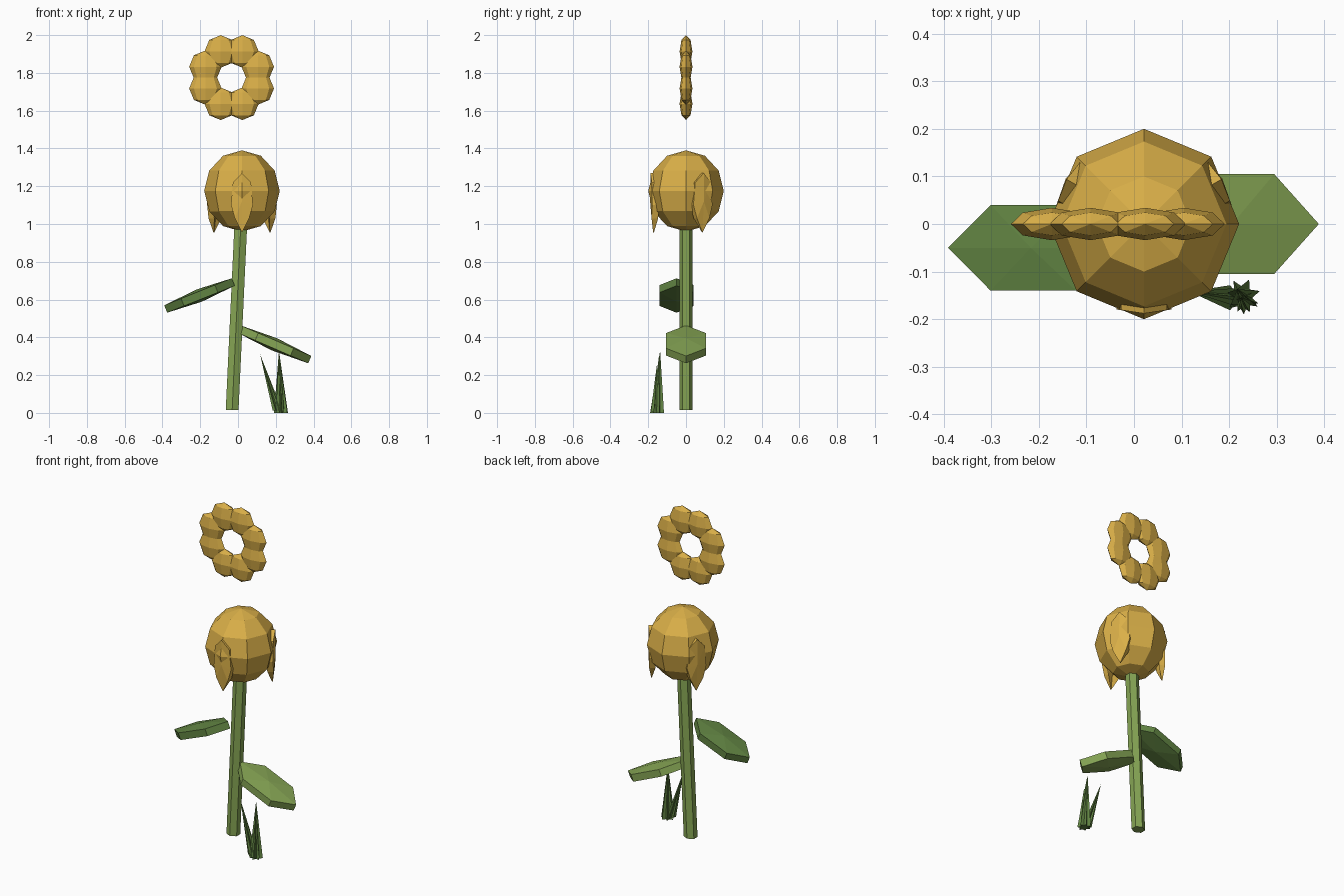
import bpy, bmesh, math
from mathutils import Matrix, Vector

if "Cube" in bpy.data.objects:
    bpy.data.objects.remove(bpy.data.objects["Cube"])


def material(name, rgb):
    m = bpy.data.materials.new(name)
    m.diffuse_color = (*rgb, 1)
    m.use_nodes = True
    m.node_tree.nodes["Principled BSDF"].inputs["Base Color"].default_value = m.diffuse_color
    return m


GOLD = material("gold", (0.70, 0.43, 0.065))
LIGHT_GREEN = material("light green", (0.24, 0.38, 0.09))
DARK_GREEN = material("dark green", (0.12, 0.23, 0.055))


def finish(bm, name, mat):
    bmesh.ops.recalc_face_normals(bm, faces=bm.faces[:])
    me = bpy.data.meshes.new(name)
    bm.to_mesh(me)
    bm.free()
    me.materials.append(mat)
    ob = bpy.data.objects.new(name, me)
    bpy.context.collection.objects.link(ob)
    return ob


def ball(name, loc, scale, rings, mat):
    bm = bmesh.new()
    m = Matrix.Translation(loc) @ Matrix.Diagonal((*scale, 1))
    bmesh.ops.create_uvsphere(bm, u_segments=8, v_segments=rings, radius=1, matrix=m)
    return finish(bm, name, mat)


def bridge(bm, a, b):
    for i in range(len(a)):
        j = (i + 1) % len(a)
        bm.faces.new((a[i], a[j], b[j], b[i]))


def fan(bm, ring, apex):
    v = bm.verts.new(apex)
    for i in range(len(ring)):
        bm.faces.new((ring[i], ring[(i + 1) % len(ring)], v))


# Leaning hexagonal stem
bm = bmesh.new()
rings = []
for cx, z in ((-0.031, 0.015), (0.015, 1.0)):
    rings.append([bm.verts.new((cx + 0.039 * math.sin(a), 0.035 * math.cos(a), z))
                  for a in (i * math.pi / 3 for i in range(6))])
bridge(bm, *rings)
for r in rings:
    bm.faces.new(r)
finish(bm, "stem", LIGHT_GREEN)


# Thick six-sided leaves with a low dome on both faces
def leaf(name, base, tip, width, mat):
    base, tip = Vector(base), Vector(tip)
    mid, along = (base + tip) / 2, (tip - base) / 2
    side = Vector((0, width / math.sin(math.pi / 3), 0))
    up = along.cross(side).normalized()
    up *= 1 if up.z > 0 else -1
    bm = bmesh.new()
    pair = []
    for s in (1, -1):
        ring = [bm.verts.new(mid + along * math.cos(a) + side * math.sin(a) + up * s * 0.021)
                for a in (i * math.pi / 3 for i in range(6))]
        fan(bm, ring, mid + up * s * 0.035)
        pair.append(ring)
    bridge(bm, *pair)
    finish(bm, name, mat)


leaf("right_leaf", (0.005, 0, 0.444), (0.38, 0, 0.282), 0.105, LIGHT_GREEN)
leaf("left_leaf", (-0.025, -0.05, 0.693), (-0.383, -0.05, 0.55), 0.09, DARK_GREEN)

# Faceted flower bud
ball("bud", (0.021, 0, 1.175), (0.2, 0.2, 0.215), 6, GOLD)

# Three petals hugging the bud, ending in hanging points
OUTLINE = [(0, 1.27), (0.048, 1.22), (0.058, 1.10), (0.038, 1.03),
           (0, 0.955), (-0.038, 1.03), (-0.058, 1.10), (-0.048, 1.22)]
for k in range(3):
    turn = Matrix.Translation((0.021, 0, 0)) @ Matrix.Rotation(k * math.tau / 3, 4, 'Z')
    bm = bmesh.new()
    pair = []
    for inner in (0, 1):
        ring = []
        for t, z in OUTLINE:
            r = 0.188 if z > 1.0 else 0.174
            r -= abs(t) * 0.15
            if inner:
                r -= 0.035 if z > 1.0 else 0.004
            ring.append(bm.verts.new(turn @ Vector((t, -r, z))))
        c = Vector((0, -0.15 if inner else -0.19, 1.12))
        fan(bm, ring, turn @ c)
        pair.append(ring)
    bridge(bm, *pair)
    finish(bm, f"petal_{k + 1}", GOLD)

# Floating wreath of eight flattened lumps
for k in range(8):
    a = math.radians(22.5 + 45 * k)
    loc = (-0.034 + 0.15 * math.cos(a), 0, 1.775 + 0.15 * math.sin(a))
    ball(f"wreath_lump_{k + 1}", loc, (0.086, 0.034, 0.086), 4, GOLD)

# Grass tuft of star-section spikes
BLADES = [((0.208, -0.155, 0.012), (0.117, -0.142, 0.31), 0.027),
          ((0.228, -0.152, 0.0), (0.217, -0.137, 0.33), 0.038),
          ((0.232, -0.158, 0.008), (0.226, -0.155, 0.25), 0.030)]
for k, (base, tip, rad) in enumerate(BLADES):
    bm = bmesh.new()
    ring = []
    for i in range(14):
        a = i * math.tau / 14 + k * 0.3
        r = rad * (0.55 if i % 2 else 1)
        ring.append(bm.verts.new((base[0] + r * math.cos(a), base[1] + r * math.sin(a), base[2])))
    bm.faces.new(ring)
    fan(bm, ring, tip)
    finish(bm, f"grass_blade_{k + 1}", DARK_GREEN)
